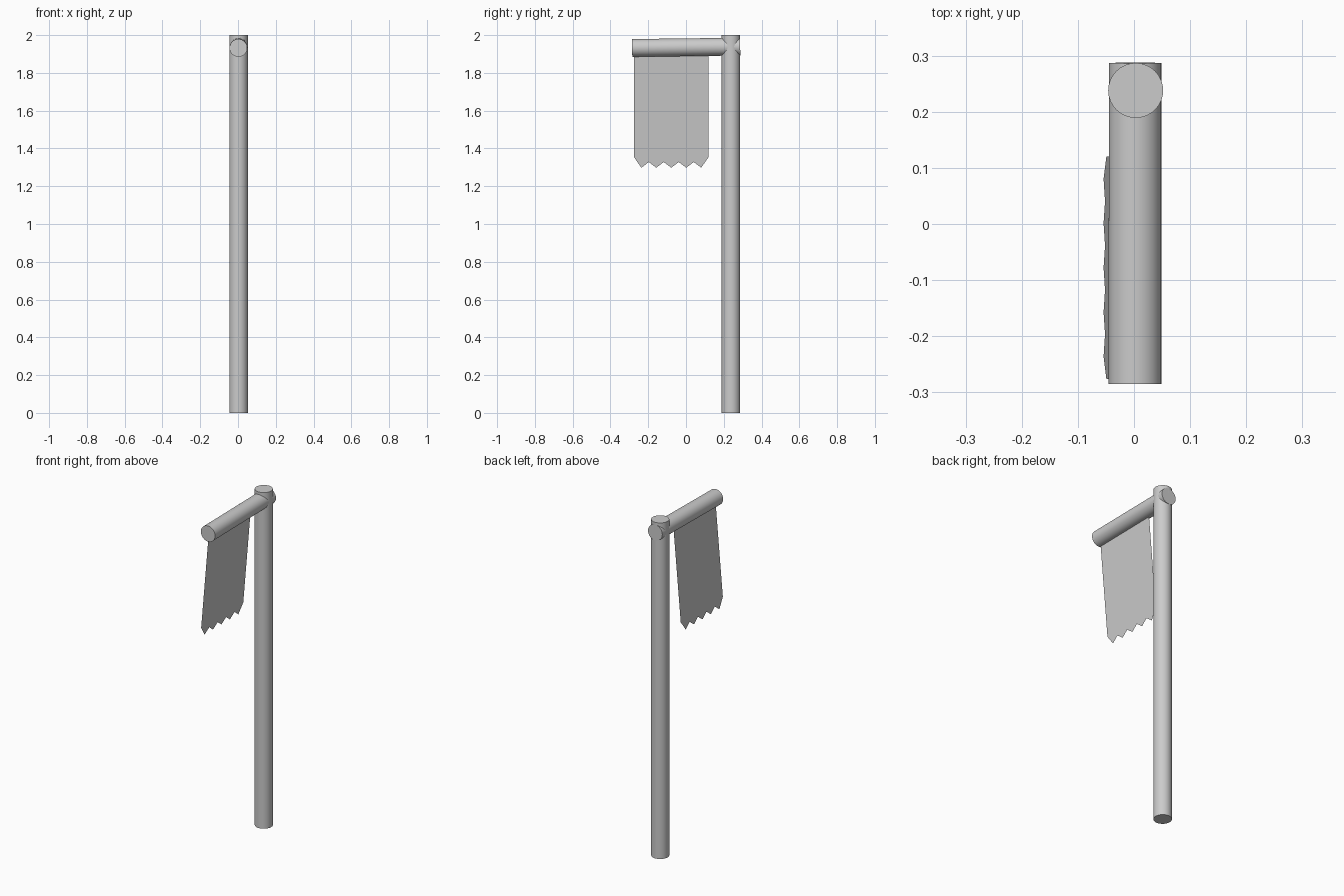
import bpy
from mathutils import Vector

if "Cube" in bpy.data.objects:
    bpy.data.objects.remove(bpy.data.objects["Cube"])


def rod(name, start, end, radius):
    """Smooth 32-sided capped cylinder between two points."""
    a, b = Vector(start), Vector(end)
    bpy.ops.mesh.primitive_cylinder_add(vertices=32, radius=radius, depth=(b - a).length,
                                        location=(a + b) / 2,
                                        rotation=(b - a).to_track_quat('Z', 'Y').to_euler())
    ob = bpy.context.object
    ob.name = name
    bpy.ops.object.shade_smooth_by_angle()
    return ob


# Upright pole and slightly tilted cross arm
rod("pole", (0.003, 0.238, 0), (0.003, 0.238, 2), 0.049)
rod("cross_arm", (0.002, -0.285, 1.932), (0.002, 0.287, 1.939), 0.047)

# Hanging cloth: one thin sheet with a ragged hem, leaning towards -x at the bottom
LEFT, RIGHT, TOP, TEETH = -0.276, 0.12, 1.91, 5
TIP, VALLEY, CORNER = 1.298, 1.328, 1.355
step = (RIGHT - LEFT) / (2 * TEETH)
hem = []
for i in range(2 * TEETH + 1):
    z = TIP if i % 2 else VALLEY
    if i in (0, 2 * TEETH):
        z = CORNER
    hem.append((LEFT + i * step, z))
outline = [(RIGHT, TOP), (LEFT, TOP)] + hem
verts = [(-0.001 - 0.087 * (TOP - z), y, z) for y, z in outline]
mesh = bpy.data.meshes.new("banner_cloth")
mesh.from_pydata(verts, [], [list(range(len(verts)))])
mesh.update()
bpy.context.collection.objects.link(bpy.data.objects.new("banner_cloth", mesh))
